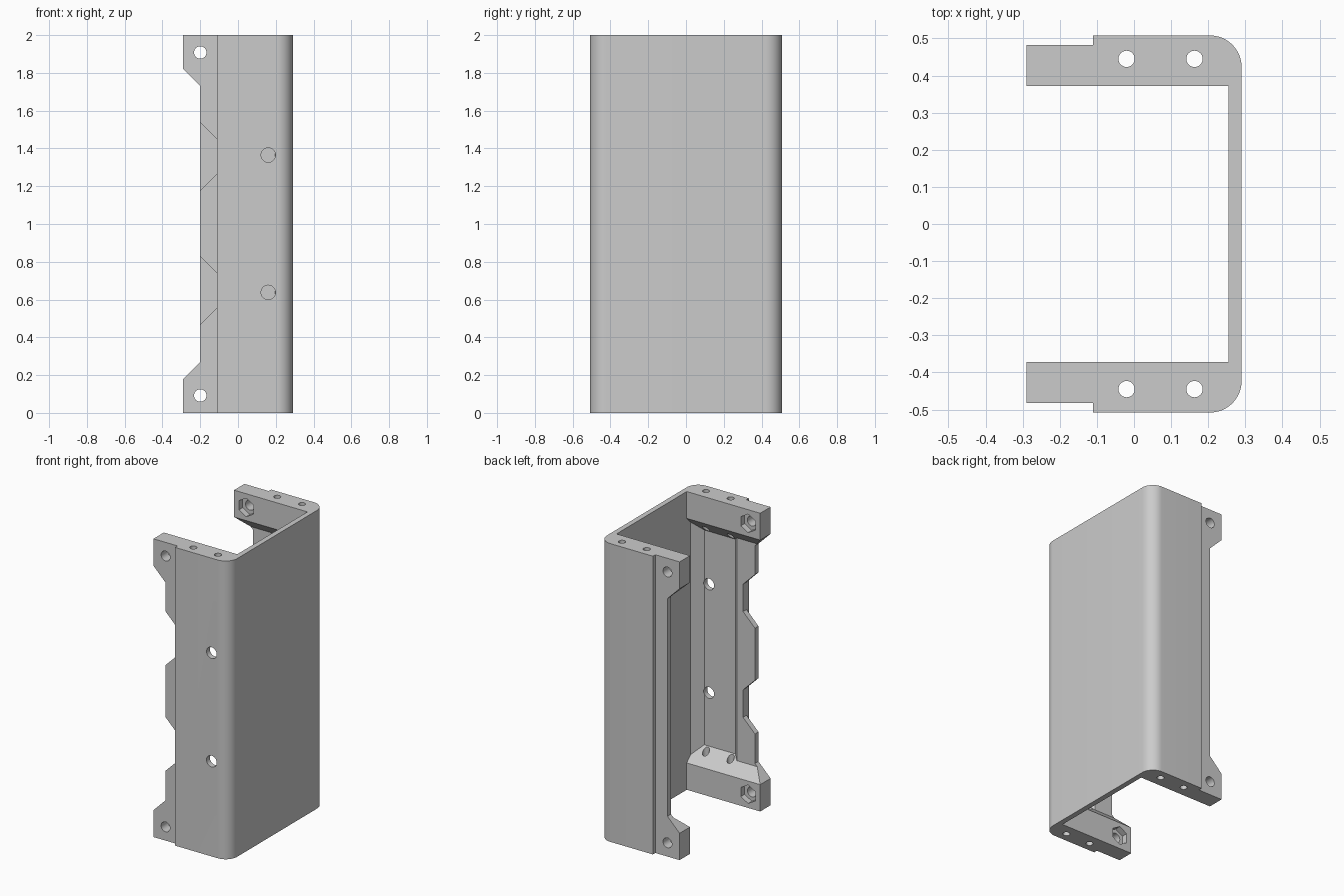
import bpy, bmesh, math
from mathutils import Vector

cube = bpy.data.objects.get("Cube")
if cube:
    bpy.data.objects.remove(cube, do_unlink=True)

H, X, Y = 2.0, 0.29, 0.508            # height, half depth, half width
INNER, STEP, WALL = 0.372, 0.482, 0.472
TAB_H = 0.18                          # height of the end blocks at the inner face

grey = bpy.data.materials.new("plain grey")
grey.use_nodes = True
colour = (0.6, 0.6, 0.6, 1)
grey.diffuse_color = colour
grey.node_tree.nodes["Principled BSDF"].inputs["Base Color"].default_value = colour


def solid(name, low, high):
    """Closed prism between two matching loops of points."""
    bm = bmesh.new()
    a = [bm.verts.new(p) for p in low]
    b = [bm.verts.new(p) for p in high]
    n = len(a)
    bm.faces.new(a)
    bm.faces.new(b)
    for i in range(n):
        j = (i + 1) % n
        bm.faces.new((a[i], a[j], b[j], b[i]))
    bmesh.ops.recalc_face_normals(bm, faces=bm.faces)
    mesh = bpy.data.meshes.new(name)
    bm.to_mesh(mesh)
    bm.free()
    mesh.materials.append(grey)
    obj = bpy.data.objects.new(name, mesh)
    bpy.context.collection.objects.link(obj)
    return obj


def along_z(name, pts, lo, hi):
    return solid(name, [(x, y, lo) for x, y in pts], [(x, y, hi) for x, y in pts])


def along_y(name, pts, lo, hi):
    return solid(name, [(x, lo, z) for x, z in pts], [(x, hi, z) for x, z in pts])


def ring(cx, cy, r, n=32, turn=0.0):
    return [(cx + r * math.cos(turn + math.tau * i / n),
             cy + r * math.sin(turn + math.tau * i / n)) for i in range(n)]


# Channel: rounded outer corners, stepped lips, thin back panel
R = 0.085
corner = [(X - R + R * math.sin(t), Y - R + R * math.cos(t))
          for t in (math.pi / 2 * i / 12 for i in range(13))]
half = [(0.255, INNER), (-X, INNER), (-X, STEP), (-0.11, STEP), (-0.11, Y)] + corner
profile = half + [(x, -y) for x, y in reversed(half)]
channel = along_z("channel_housing", profile, 0, H)


def cut(cutter):
    mod = channel.modifiers.new(cutter.name, "BOOLEAN")
    mod.operation = "DIFFERENCE"
    mod.solver = "EXACT"
    mod.object = cutter
    bpy.context.view_layer.objects.active = channel
    bpy.ops.object.modifier_apply(modifier=mod.name)
    bpy.data.objects.remove(cutter, do_unlink=True)


# Wall recesses with sloped ends, leaving a thin wall and an offset lip
recess = [(0.255, 0.35), (0.255, 0.412), (0.195, WALL), (-0.035, WALL),
          (-0.065, 0.445), (-0.4, 0.445), (-0.4, 0.35)]
for s in (1, -1):
    low = [(x, s * y, TAB_H + y - INNER) for x, y in recess]
    cut(solid("recess", low, [(x, y, H - z) for x, y, z in low]))

# Open edge set back between the end tabs
cut(along_y("edge_setback", [(-0.4, TAB_H - 0.11), (-0.2, TAB_H + 0.09),
                             (-0.2, H - TAB_H - 0.09), (-0.4, H - TAB_H + 0.11)], -0.7, 0.7))

# Front wall only: lip notches and round holes
for z in (0.648, 1.357):
    cut(along_y("lip_notch", [(-0.112, z - 0.092), (-0.112, z + 0.092),
                              (-0.25, z + 0.23), (-0.25, z - 0.23)], -0.7, -0.3))
for z in (0.638, 1.365):
    cut(along_y("side_hole", ring(0.16, z, 0.038), -0.7, -0.3))

# End blocks: vertical screw holes, cross bolt holes and hexagonal nut pockets
for s in (1, -1):
    for x in (-0.02, 0.163):
        for z in (0, H):
            cut(along_z("screw_hole", ring(x, s * 0.445, 0.022, 24), z - 0.35, z + 0.35))
    for z in (0.092, H - 0.092):
        cut(along_y("bolt_hole", ring(-0.2, z, 0.033), s * 0.3, s * 0.7))
        cut(along_y("nut_pocket", ring(-0.2, z, 0.062, 6, math.pi / 6), s * 0.3, s * 0.412))

bpy.ops.object.select_all(action="DESELECT")
channel.select_set(True)
bpy.context.view_layer.objects.active = channel
bpy.ops.object.shade_smooth_by_angle(angle=math.radians(25))
